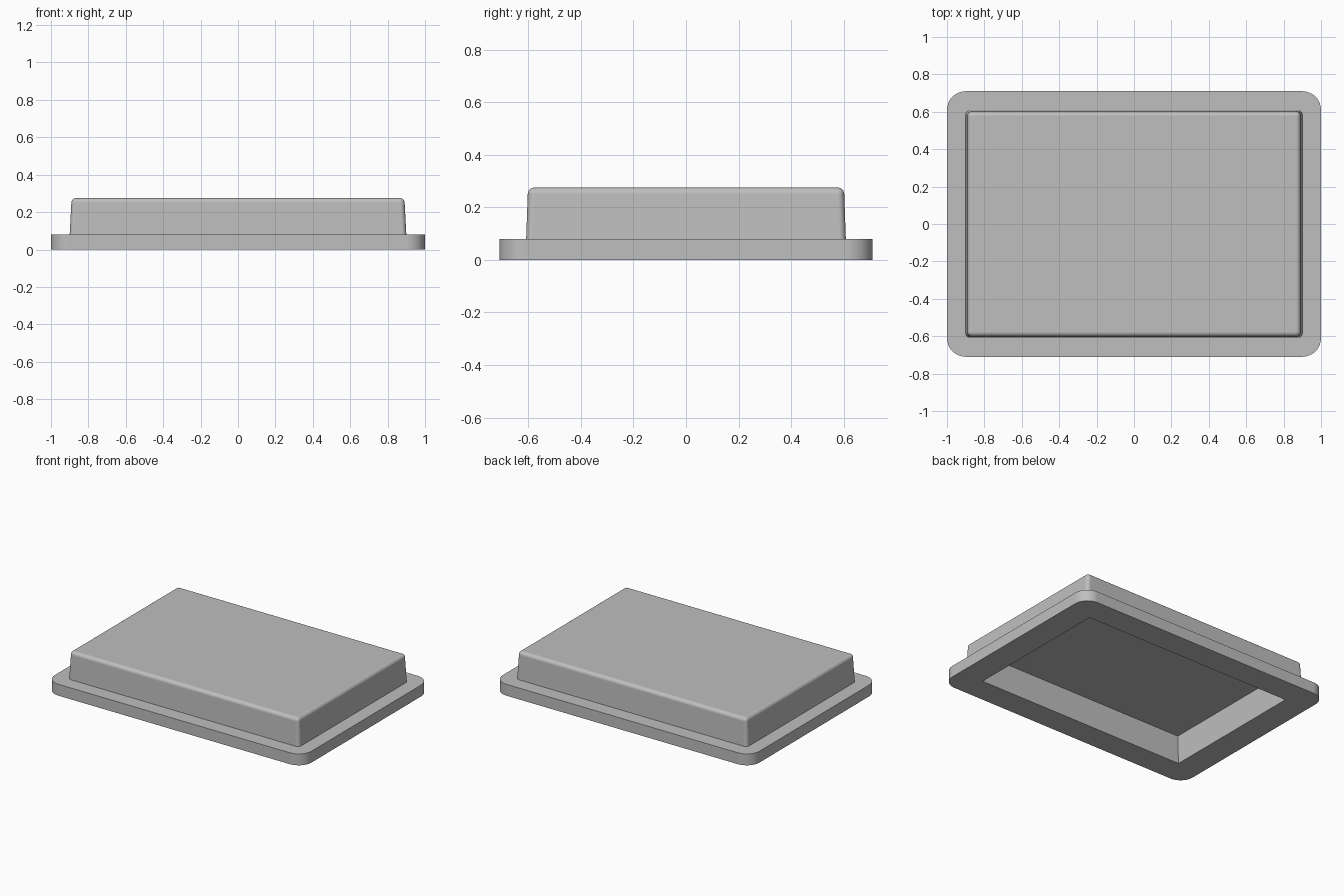
import bpy, bmesh
from math import sin, cos, pi

cube = bpy.data.objects.get("Cube")
if cube:
    bpy.data.objects.remove(cube, do_unlink=True)

grey = bpy.data.materials.new("plain grey")
grey.use_nodes = True
colour = (0.52, 0.52, 0.52, 1)
grey.diffuse_color = colour
grey.node_tree.nodes["Principled BSDF"].inputs["Base Color"].default_value = colour

STEPS = 8  # segments per rounded corner


def rounded_ring(bm, hx, hy, radius, z):
    """Loop of vertices around a rectangle with rounded corners."""
    ring = []
    for corner, (sx, sy) in enumerate([(1, 1), (-1, 1), (-1, -1), (1, -1)]):
        for i in range(STEPS + 1):
            a = (corner + i / STEPS) * pi / 2
            ring.append(bm.verts.new((sx * (hx - radius) + radius * cos(a),
                                      sy * (hy - radius) + radius * sin(a), z)))
    return ring


def loft(name, sections):
    """Closed skin through a stack of rounded rectangles."""
    bm = bmesh.new()
    rings = [rounded_ring(bm, *s) for s in sections]
    for low, high in zip(rings, rings[1:]):
        for i in range(len(low)):
            j = (i + 1) % len(low)
            bm.faces.new((low[i], low[j], high[j], high[i]))
    bm.faces.new(rings[0][::-1])
    bm.faces.new(rings[-1])
    bmesh.ops.remove_doubles(bm, verts=bm.verts, dist=0.0001)
    bmesh.ops.recalc_face_normals(bm, faces=bm.faces)
    mesh = bpy.data.meshes.new(name)
    bm.to_mesh(mesh)
    bm.free()
    obj = bpy.data.objects.new(name, mesh)
    bpy.context.collection.objects.link(obj)
    mesh.materials.append(grey)
    return obj


# Hollow underside, then the wide flange, then the tapered raised body
top, edge = 0.275, 0.025
sections = [
    (0.805, 0.525, 0, 0.195),
    (0.815, 0.53, 0, 0),
    (1, 0.71, 0.1, 0),
    (1, 0.71, 0.1, 0.08),
    (0.9, 0.608, edge, 0.08),
]
# Rounded upper rim of the body
for i in range(7):
    a = i / 6 * pi / 2
    inset = edge * (1 - cos(a))
    sections.append((0.891 - inset, 0.602 - inset, max(edge - inset, 0.002),
                     top - edge + edge * sin(a)))

cover = loft("flanged_cover", sections)
bpy.context.view_layer.objects.active = cover
cover.select_set(True)
bpy.ops.object.shade_smooth_by_angle(angle=pi / 6)
weighted = cover.modifiers.new("flat_face_normals", "WEIGHTED_NORMAL")
weighted.keep_sharp = True
